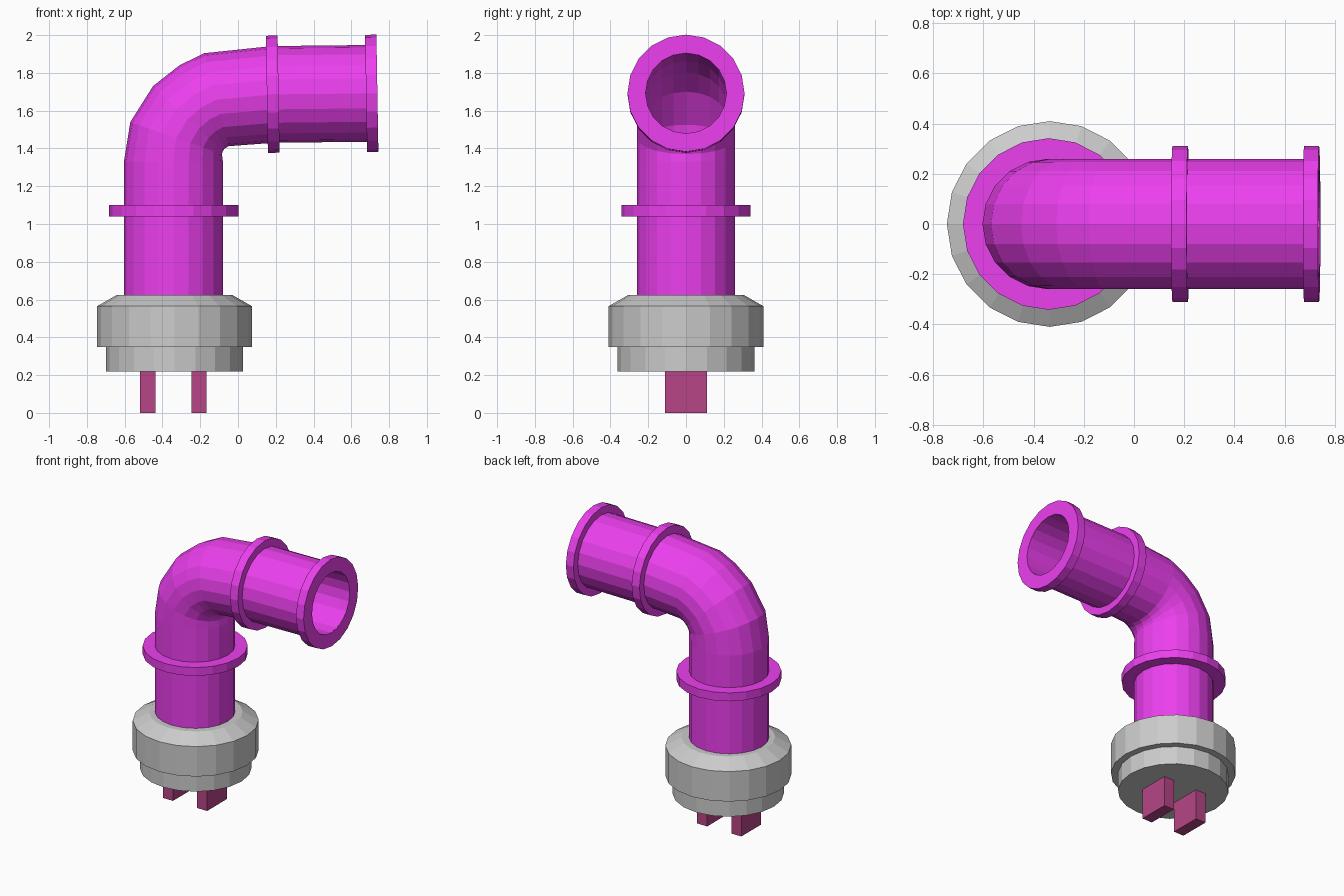
import bpy, bmesh, math
from mathutils import Vector

if "Cube" in bpy.data.objects:
    bpy.data.objects.remove(bpy.data.objects["Cube"])

SIDES = 20
CX = -0.34


def material(name, rgb):
    m = bpy.data.materials.new(name)
    m.diffuse_color = (*rgb, 1)
    m.use_nodes = True
    m.node_tree.nodes["Principled BSDF"].inputs["Base Color"].default_value = m.diffuse_color
    return m


MAGENTA = material("magenta", (0.84, 0.05, 0.86))
MAROON = material("maroon", (0.47, 0.06, 0.24))


def finish(bm, name, mat=None):
    bmesh.ops.recalc_face_normals(bm, faces=bm.faces)
    me = bpy.data.meshes.new(name)
    bm.to_mesh(me)
    bm.free()
    ob = bpy.data.objects.new(name, me)
    bpy.context.collection.objects.link(ob)
    if mat:
        me.materials.append(mat)
    return ob


def loft(name, sections, mat=None, closed=False):
    """Skin rings given as (centre, in-plane radius vector, y radius)."""
    bm = bmesh.new()
    rings = []
    for c, u, ry in sections:
        rings.append([bm.verts.new(c + u * math.cos(a) + Vector((0, ry * math.sin(a), 0)))
                      for a in (2 * math.pi * i / SIDES for i in range(SIDES))])
    pairs = list(zip(rings, rings[1:]))
    if closed:
        pairs.append((rings[-1], rings[0]))
    else:
        bm.faces.new(rings[0])
        bm.faces.new(rings[-1])
    for a, b in pairs:
        for i in range(SIDES):
            j = (i + 1) % SIDES
            bm.faces.new((a[i], a[j], b[j], b[i]))
    return finish(bm, name, mat)


def level(z, r, x=CX):
    return Vector((x, 0, z)), Vector((-r, 0, 0)), r


# Stepped grey base with chamfered shoulder
loft("base", [level(z, r, -0.336) for z, r in
              [(0.22, 0.363), (0.35, 0.363), (0.35, 0.41), (0.565, 0.41), (0.625, 0.305)]])

# Hollow bent pipe: outer-bend and inner-bend points (x, z) of every ring
bend = [((-0.604, 0.60), (-0.08, 0.60)), ((-0.604, 1.33), (-0.08, 1.33)),
        ((-0.57, 1.54), (-0.085, 1.37)), ((-0.45, 1.73), (-0.08, 1.385)),
        ((-0.31, 1.84), (-0.07, 1.40)), ((-0.18, 1.904), (-0.05, 1.412)),
        ((0.18, 1.942), (0.19, 1.43)), ((0.732, 1.948), (0.738, 1.436))]
outer = []
for (ox, oz), (ix, iz) in bend:
    o, i = Vector((ox, 0, oz)), Vector((ix, 0, iz))
    outer.append(((o + i) / 2, (o - i) / 2, 0.26))
bore = [(c, u * 0.83, ry * 0.83) for c, u, ry in reversed(outer)]
loft("bent_pipe", outer + bore, MAGENTA, closed=True)


# Collars: annular rings around the pipe
def collar(name, centre, axis, r_in, r_out, width):
    axis = Vector(axis).normalized()
    u = axis.cross(Vector((0, 1, 0)))
    c = Vector(centre)
    loft(name, [(c + axis * s * width / 2, u * r, r) for s, r in
                [(-1, r_in), (-1, r_out), (1, r_out), (1, r_in)]], MAGENTA, closed=True)


collar("lower_collar", (CX, 0, 1.07), (0, 0, 1), 0.22, 0.342, 0.06)
collar("middle_collar", (0.184, 0, 1.687), (1, 0, 0.017), 0.22, 0.31, 0.062)
collar("end_collar", (0.708, 0, 1.692), (1, 0, 0.017), 0.214, 0.31, 0.06)

# Pair of flat prongs under the base
for name, x in (("left_prong", -0.478), ("right_prong", -0.207)):
    bm = bmesh.new()
    bmesh.ops.create_cube(bm, size=1)
    bmesh.ops.scale(bm, vec=(0.08, 0.224, 0.24), verts=bm.verts)
    bmesh.ops.translate(bm, vec=(x, 0, 0.12), verts=bm.verts)
    finish(bm, name, MAROON)
